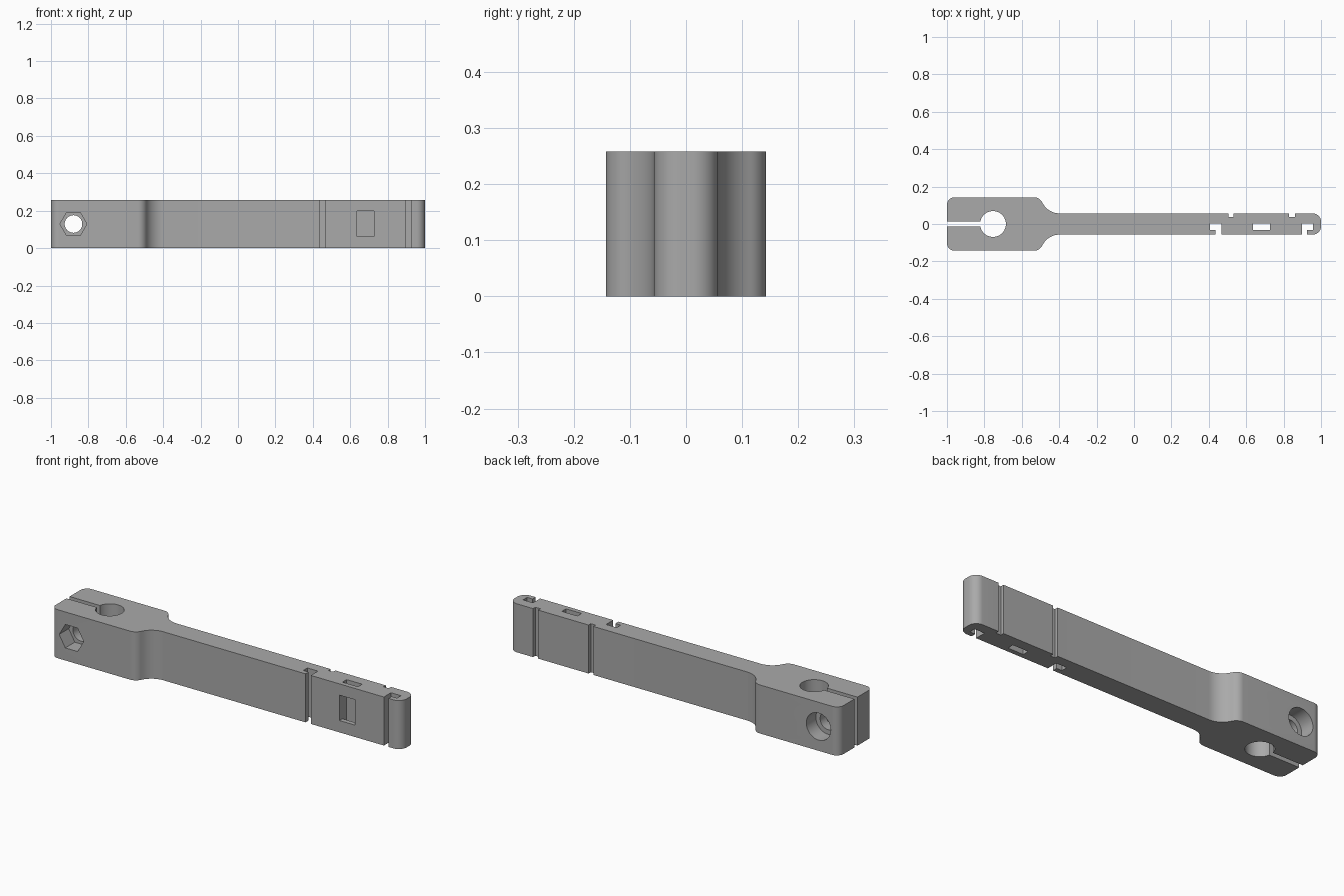
import bpy, bmesh, math
from mathutils import Vector

if "Cube" in bpy.data.objects:
    bpy.data.objects.remove(bpy.data.objects["Cube"])

H = 0.258                       # height of the arm
W, B = 0.143, 0.057             # half widths of clamp head and bar

grey = bpy.data.materials.new("grey plastic")
grey.diffuse_color = (0.4, 0.4, 0.4, 1)
grey.use_nodes = True
grey.node_tree.nodes["Principled BSDF"].inputs["Base Color"].default_value = grey.diffuse_color


def prism(name, pts, z0, z1):
    """Extrude a closed 2D outline from z0 to z1."""
    bm = bmesh.new()
    low = [bm.verts.new((x, y, z0)) for x, y in pts]
    high = [bm.verts.new((x, y, z1)) for x, y in pts]
    n = len(pts)
    bm.faces.new(low[::-1])
    bm.faces.new(high)
    for i in range(n):
        j = (i + 1) % n
        bm.faces.new((low[i], low[j], high[j], high[i]))
    bmesh.ops.recalc_face_normals(bm, faces=bm.faces)
    me = bpy.data.meshes.new(name)
    bm.to_mesh(me)
    bm.free()
    me.materials.append(grey)
    ob = bpy.data.objects.new(name, me)
    bpy.context.collection.objects.link(ob)
    return ob


def rounded(corners, steps=10):
    """Replace each corner (x, y, radius) by a tangent arc."""
    out = []
    for i, (x, y, r) in enumerate(corners):
        p = Vector((x, y))
        if r == 0:
            out.append((x, y))
            continue
        a = (Vector(corners[i - 1][:2]) - p).normalized()
        b = (Vector(corners[(i + 1) % len(corners)][:2]) - p).normalized()
        half = a.angle(b) / 2
        c = p + (a + b).normalized() * r / math.sin(half)
        s = p + a * r / math.tan(half) - c
        e = p + b * r / math.tan(half) - c
        sweep = s.angle_signed(e)
        for k in range(steps + 1):
            t = -sweep * k / steps
            out.append((c.x + s.x * math.cos(t) - s.y * math.sin(t),
                        c.y + s.x * math.sin(t) + s.y * math.cos(t)))
    return out


def box(x0, x1, y0, y1, z0, z1):
    return prism("box_cutter", [(x0, y0), (x1, y0), (x1, y1), (x0, y1)], z0, z1)


def bore(r, n, y0, y1):
    """Round or hexagonal cutter along y through the clamp bolt axis."""
    pts = [(r * math.cos(2 * math.pi * k / n), r * math.sin(2 * math.pi * k / n)) for k in range(n)]
    ob = prism("bore_cutter", pts, -y1, -y0)
    for v in ob.data.vertices:
        x, y, z = v.co
        v.co = (x - 0.88, -z, y + H / 2)
    return ob


def cut(target, cutter):
    m = target.modifiers.new("cut", "BOOLEAN")
    m.operation, m.solver, m.object = "DIFFERENCE", "EXACT", cutter
    bpy.context.view_layer.objects.active = target
    bpy.ops.object.modifier_apply(modifier=m.name)
    bpy.data.objects.remove(cutter)


# Clamp head, neck and bar outline, with hooks and notches near the tip
outline = rounded([
    (-1, -W, .04), (-.505, -W, .05), (-.46, -B, .1),
    # first hooked slot
    (.437, -B, 0), (.437, -.031, 0), (.406, -.031, 0), (.406, .003, 0), (.468, .003, 0), (.468, -B, 0),
    # second hooked slot
    (.898, -B, 0), (.898, .003, 0), (.957, .003, 0), (.957, -.031, 0), (.925, -.031, 0), (.925, -B, 0),
    # rounded tip
    (1, -B, .045), (1, B, .045),
    # back notches
    (.86, B, 0), (.86, .038, 0), (.83, .038, 0), (.83, B, 0),
    (.533, B, 0), (.533, .038, 0), (.505, .038, 0), (.505, B, 0),
    (-.46, B, .1), (-.505, W, .05), (-1, W, .04),
])
# Clamp slit leading into the shaft hole
R, S = 0.069, 0.013
a0 = math.asin(S / R)
outline.append((-1, S))
for k in range(49):
    t = math.pi - a0 - (2 * math.pi - 2 * a0) * k / 48
    outline.append((-.754 + R * math.cos(t), R * math.sin(t)))
outline.append((-1, -S))
arm = prism("clamp_arm", outline, 0, H)

# Strap channel through the height, with a window in the front
cut(arm, box(.637, .728, -.032, .003, -.1, H + .1))
cut(arm, box(.637, .728, -.1, -.02, .063, .198))

# Bolt hole, hexagonal nut pocket in front, round counterbore behind
cut(arm, bore(.047, 40, -.3, .3))
cut(arm, bore(.072, 6, -.3, -W + .08))
cut(arm, bore(.072, 40, W - .08, .3))

bpy.ops.object.select_all(action="DESELECT")
arm.select_set(True)
bpy.context.view_layer.objects.active = arm
bpy.ops.object.shade_smooth_by_angle(angle=math.radians(30))
